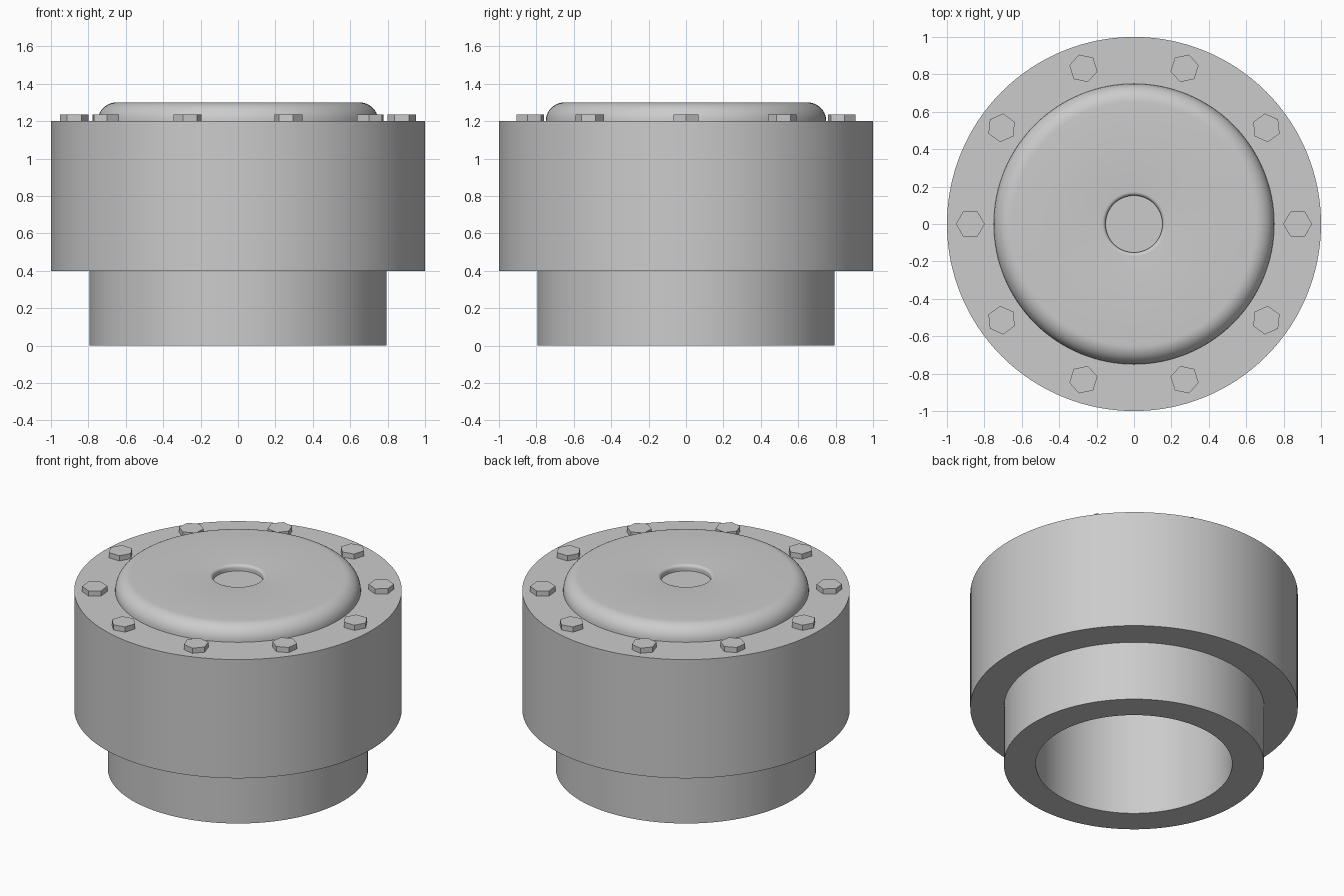
import bpy, bmesh
from math import sin, cos, pi, radians

SEGMENTS = 128

if "Cube" in bpy.data.objects:
    bpy.data.objects.remove(bpy.data.objects["Cube"], do_unlink=True)

steel = bpy.data.materials.new("plain_grey")
steel.use_nodes = True
grey = (0.6, 0.6, 0.6, 1)
steel.diffuse_color = grey
steel.node_tree.nodes["Principled BSDF"].inputs["Base Color"].default_value = grey


def finish(name, bm, smooth=True):
    """Turn a bmesh into a named, shaded object."""
    bmesh.ops.remove_doubles(bm, verts=bm.verts, dist=0.0001)
    bmesh.ops.recalc_face_normals(bm, faces=bm.faces)
    mesh = bpy.data.meshes.new(name)
    bm.to_mesh(mesh)
    bm.free()
    mesh.materials.append(steel)
    obj = bpy.data.objects.new(name, mesh)
    bpy.context.collection.objects.link(obj)
    if smooth:
        bpy.ops.object.select_all(action='DESELECT')
        obj.select_set(True)
        bpy.context.view_layer.objects.active = obj
        bpy.ops.object.shade_smooth_by_angle(angle=radians(30))
    return obj


def lathe(name, profile):
    """Revolve a radius/height profile around the vertical axis."""
    bm = bmesh.new()
    verts = [bm.verts.new((r, 0, z)) for r, z in profile]
    edges = [bm.edges.new(pair) for pair in zip(verts, verts[1:])]
    bmesh.ops.spin(bm, geom=verts + edges, cent=(0, 0, 0), axis=(0, 0, 1),
                   angle=2 * pi, steps=SEGMENTS)
    return finish(name, bm)


def fillet(r, z, radius, start, end, steps=10):
    """Arc points about (r, z), with angles in degrees."""
    angles = [radians(start + (end - start) * i / steps) for i in range(steps + 1)]
    return [(r + radius * cos(a), z + radius * sin(a)) for a in angles]


# Stepped housing: wide body, narrower collar and open bore
lathe("housing", [(0, 1.19), (0.6, 1.19), (0.6, 0), (0.795, 0), (0.795, 0.4),
                  (1, 0.4), (1, 1.2), (0, 1.2)])

# Rounded cap with a shallow dimple in the centre
lathe("cap", [(0.75, 1.2)] + fillet(0.65, 1.2, 0.1, 0, 90)
      + fillet(0.172, 1.28, 0.02, 90, 180, 6) + [(0.152, 1.26), (0, 1.26)])

# Ring of hexagonal bolt heads, each turned to face the centre
BOLTS = 10
for i in range(BOLTS):
    turn = 2 * pi * i / BOLTS
    bm = bmesh.new()
    ring = [turn + k * pi / 3 for k in range(6)]
    base = bm.faces.new([bm.verts.new((0.875 * cos(turn) + 0.077 * cos(a),
                                       0.875 * sin(turn) + 0.077 * sin(a), 1.2))
                         for a in ring])
    top = bmesh.ops.extrude_face_region(bm, geom=[base], use_keep_orig=True)
    bmesh.ops.translate(bm, vec=(0, 0, 0.035),
                        verts=[v for v in top["geom"] if isinstance(v, bmesh.types.BMVert)])
    finish(f"bolt_head_{i + 1}", bm, smooth=False)
